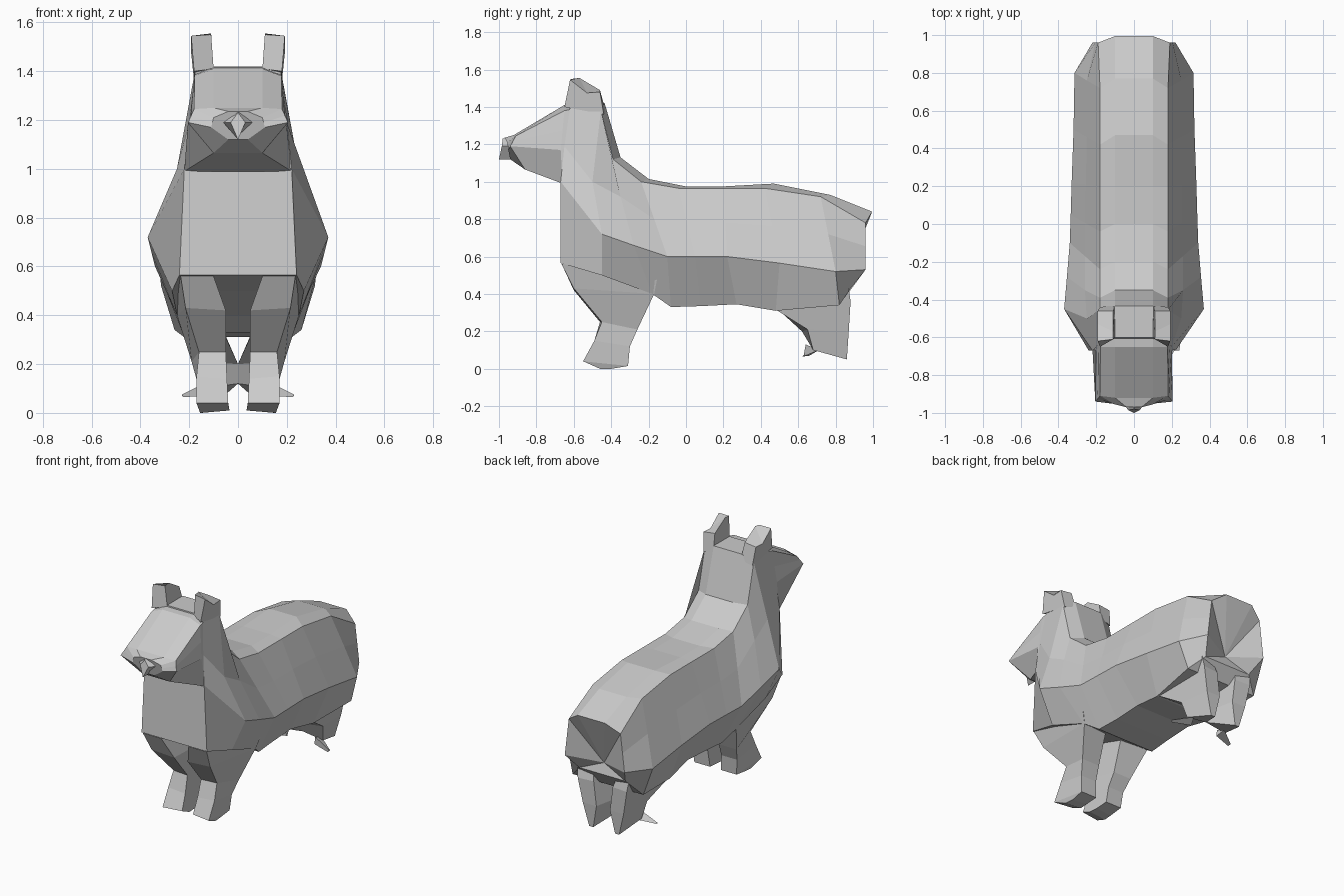
import bpy, bmesh


def finish(name, bm):
    bmesh.ops.recalc_face_normals(bm, faces=bm.faces[:])
    me = bpy.data.meshes.new(name)
    bm.to_mesh(me)
    bm.free()
    ob = bpy.data.objects.new(name, me)
    bpy.context.collection.objects.link(ob)
    return ob


def loft(name, rings, mirror=False, end_centre=None):
    """Skin closed rings of points, cap both ends."""
    bm = bmesh.new()
    vs = [[bm.verts.new(p) for p in r] for r in rings]
    n = len(vs[0])
    for a, b in zip(vs, vs[1:]):
        for i in range(n):
            j = (i + 1) % n
            bm.faces.new((a[i], a[j], b[j], b[i]))
    bm.faces.new(vs[0])
    if end_centre:
        c = bm.verts.new(end_centre)
        for i in range(n):
            bm.faces.new((vs[-1][i], vs[-1][(i + 1) % n], c))
    else:
        bm.faces.new(vs[-1])
    ob = finish(name, bm)
    if mirror:
        ob.modifiers.new("mirror", 'MIRROR').use_clip = False
    return ob


def sym_ring(top, edge, wide, bottom, side=None, flat=0.1):
    """Symmetric ring: flat top, shoulder edge, side (default midway), widest, bottom."""
    side = side or tuple((a + b) / 2 for a, b in zip(edge, wide))
    half = [(flat, *top), edge, side, wide, bottom]
    left = [(-x, y, z) for x, y, z in reversed(half)]
    return half + [(0, *bottom[1:])] + left + [(0, *top)]


# torso and neck: top (y,z), then edge, widest, bottom and optional side (x,y,z)
torso = [
    ((-.60, 1.42), (.175, -.62, 1.40), (.22, -.67, 1.0), (.24, -.67, .565), (.20, -.65, 1.19)),
    ((-.435, 1.42), (.18, -.455, 1.38), (.37, -.45, .72), (.27, -.45, .50), (.25, -.50, 1.0)),
    ((-.35, 1.13), (.18, -.39, 1.12), (.355, -.28, .66), (.25, -.18, .40), (.26, -.35, .92)),
    ((-.20, 1.015), (.18, -.24, 1.0), (.34, -.10, .60), (.21, -.08, .33)),
    ((0, .975), (.18, -.04, .965), (.335, .05, .60), (.20, .08, .335)),
    ((.20, .975), (.18, .20, .965), (.33, .22, .60), (.20, .27, .345)),
    ((.47, .99), (.18, .42, .965), (.32, .50, .565), (.22, .48, .31)),
    ((.77, .93), (.18, .72, .92), (.315, .80, .52), (.26, .82, .34), (.25, .76, .72)),
    ((.995, .84), (.19, .96, .78), (.22, .96, .53), (.17, .88, .43)),
]
loft("torso", [sym_ring(*r) for r in torso], end_centre=(0, .86, .50))

# head
head = [
    ((-.55, 1.42), (.175, -.55, 1.40), (.20, -.55, 1.2), (.21, -.55, 1.0)),
    ((-.65, 1.41), (.178, -.65, 1.38), (.20, -.67, 1.17), (.22, -.66, .99)),
    ((-.92, 1.25), (.18, -.91, 1.245), (.205, -.94, 1.19), (.10, -.86, 1.065)),
]
rings = [sym_ring(*r) for r in head]
rings.append(sym_ring((-.97, 1.235), (.10, -.955, 1.21), (.11, -.95, 1.17),
                      (.04, -.94, 1.12), flat=.04))
loft("head", rings)

# nose wedge
loft("nose", [
    [(.06, -.95, 1.19), (0, -.95, 1.24), (-.06, -.95, 1.19), (0, -.92, 1.12)],
    [(.03, -.985, 1.19), (0, -.98, 1.23), (-.03, -.985, 1.19), (0, -1.0, 1.12)],
])

# ears: outer and inner outlines
outer = [(-.65, 1.40), (-.62, 1.545), (-.53, 1.475), (-.46, 1.48), (-.44, 1.36)]
inner = [(-.60, 1.41), (-.61, 1.55), (-.57, 1.555), (-.46, 1.49), (-.43, 1.38)]
loft("ears", [[(.192 if z > 1.45 else .18, y, z) for y, z in outer],
              [(.11 if z > 1.45 else .1, y, z) for y, z in inner]], mirror=True)

# front legs: rings of outer front, outer back, inner back, inner front
loft("front_legs", [
    [(.235, -.665, .56), (.30, -.14, .55), (.10, -.12, .50), (.10, -.665, .56)],
    [(.215, -.60, .43), (.25, -.17, .40), (.06, -.20, .40), (.05, -.60, .42)],
    [(.16, -.45, .25), (.19, -.26, .21), (.06, -.26, .21), (.05, -.46, .25)],
    [(.17, -.49, .15), (.165, -.30, .12), (.05, -.30, .12), (.045, -.49, .14)],
    [(.17, -.55, .04), (.155, -.31, .015), (.04, -.31, .015), (.04, -.53, .04)],
    [(.155, -.46, 0), (.15, -.40, 0), (.04, -.40, .01), (.035, -.46, .01)],
], mirror=True)

# hind legs
loft("hind_legs", [
    [(.23, .54, .42), (.19, .87, .43), (.09, .85, .43), (.08, .54, .40)],
    [(.21, .49, .31), (.18, .88, .36), (.07, .87, .36), (.05, .50, .31)],
    [(.17, .65, .21), (.15, .87, .20), (.05, .87, .20), (.0, .62, .20)],
    [(.15, .68, .10), (.11, .86, .05), (.08, .86, .05), (.0, .68, .12)],
], mirror=True)

# hind toes: thin outward spikes
loft("hind_toes", [
    [(.12, .64, .13), (.12, .71, .10), (.10, .66, .07)],
    [(.23, .63, .075), (.23, .64, .07), (.225, .62, .065)],
], mirror=True)
